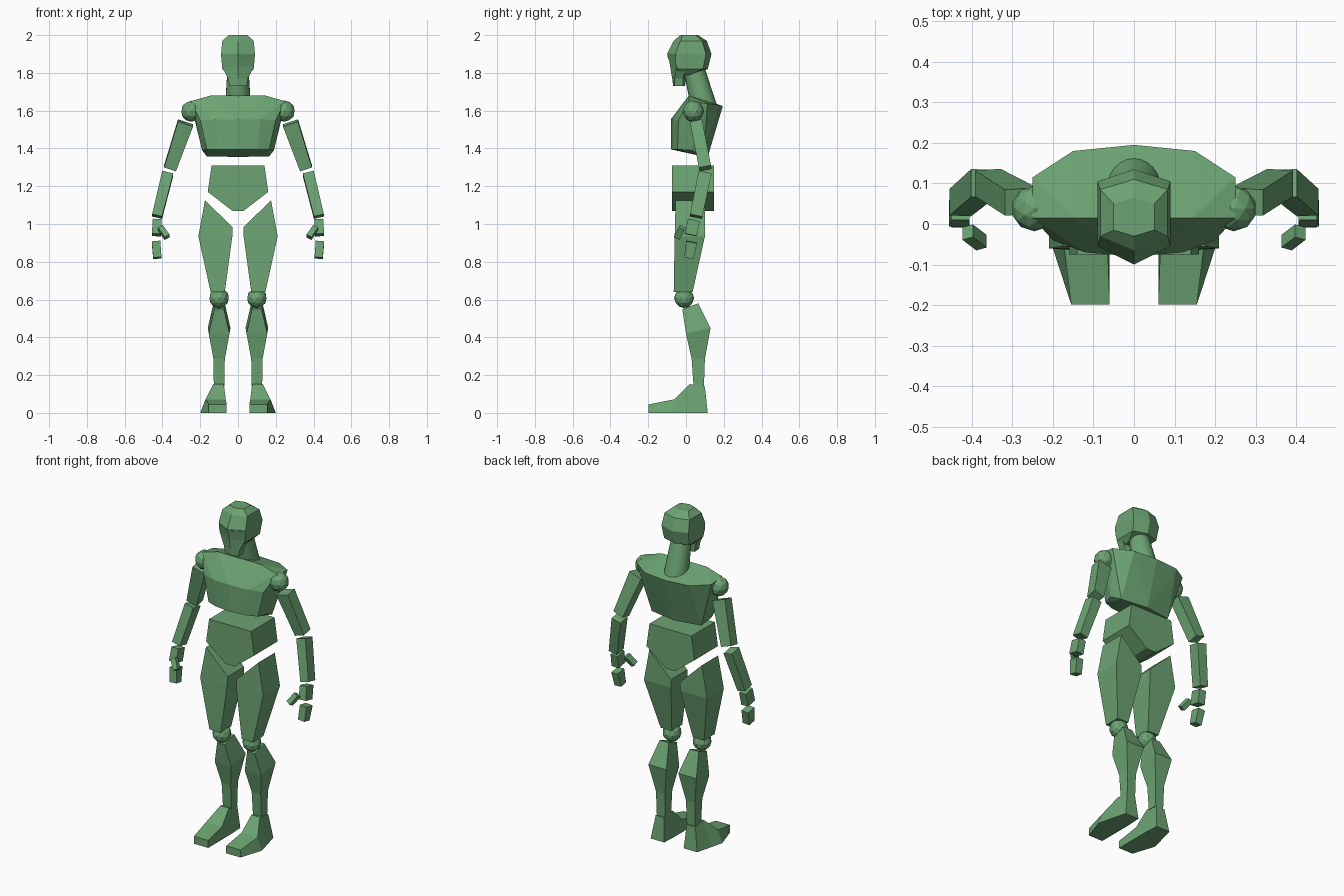
import bpy, bmesh
from mathutils import Vector

if "Cube" in bpy.data.objects:
    bpy.data.objects.remove(bpy.data.objects["Cube"])

green = bpy.data.materials.new("leaf_green")
green.use_nodes = True
colour = (0.15, 0.37, 0.17, 1)
green.diffuse_color = colour
green.node_tree.nodes["Principled BSDF"].inputs["Base Color"].default_value = colour


def finish(name, bm):
    bmesh.ops.recalc_face_normals(bm, faces=bm.faces)
    mesh = bpy.data.meshes.new(name)
    bm.to_mesh(mesh)
    bm.free()
    mesh.materials.append(green)
    obj = bpy.data.objects.new(name, mesh)
    bpy.context.collection.objects.link(obj)
    return obj


def loft(name, rings, side=1):
    """Skin a list of equal-length point rings and cap both ends."""
    bm = bmesh.new()
    loops = [[bm.verts.new((x * side, y, z)) for x, y, z in ring] for ring in rings]
    count = len(rings[0])
    for low, high in zip(loops, loops[1:]):
        for i in range(count):
            j = (i + 1) % count
            bm.faces.new((low[i], low[j], high[j], high[i]))
    bm.faces.new(loops[0])
    bm.faces.new(loops[-1])
    return finish(name, bm)


def hull(name, half):
    """Convex block from one half of its corners, mirrored in x."""
    bm = bmesh.new()
    for x, y, z in half:
        for sx in ((1, -1) if x else (1,)):
            bm.verts.new((x * sx, y, z))
    result = bmesh.ops.convex_hull(bm, input=bm.verts)
    bmesh.ops.delete(bm, geom=result["geom_interior"], context='VERTS')
    return finish(name, bm)


def rect(x0, x1, y0, y1, z):
    return [(x0, y0, z), (x1, y0, z), (x1, y1, z), (x0, y1, z)]


def bar(name, a, b, start, end, side):
    """Tapered box along a segment; start and end are (width, depth)."""
    a, b = Vector(a), Vector(b)
    axis = (b - a).normalized()
    v = axis.cross(Vector((1, 0, 0))).normalized()
    u = v.cross(axis)
    rings = []
    for centre, (w, d) in ((a, start), (b, end)):
        rings.append([centre + u * w * i / 2 + v * d * j / 2
                      for i, j in ((-1, -1), (1, -1), (1, 1), (-1, 1))])
    loft(name, rings, side)


def ball(name, centre, radius, side):
    bm = bmesh.new()
    bmesh.ops.create_icosphere(bm, subdivisions=2, radius=radius)
    bmesh.ops.translate(bm, verts=bm.verts, vec=(centre[0] * side, centre[1], centre[2]))
    finish(name, bm)


def head_ring(z, hx, front, front_side, back_side, back):
    return [(0, front, z), (hx, front_side, z), (hx, back_side, z),
            (0, back, z), (-hx, back_side, z), (-hx, front_side, z)]


# Head: faceted cranium and a tapered face plate
loft("cranium", [
    head_ring(1.79, 0.055, -0.05, -0.03, 0.02, 0.03),
    head_ring(1.82, 0.083, -0.075, -0.045, 0.09, 0.115),
    head_ring(1.9, 0.09, -0.1, -0.055, 0.105, 0.135),
    head_ring(1.97, 0.083, -0.065, -0.03, 0.085, 0.11),
    head_ring(2.0, 0.05, -0.03, -0.015, 0.05, 0.065)])
loft("face", [
    head_ring(1.73, 0.045, -0.068, -0.06, -0.015, -0.005),
    head_ring(1.77, 0.052, -0.073, -0.06, -0.015, 0),
    head_ring(1.83, 0.083, -0.083, -0.05, -0.005, 0),
    head_ring(1.86, 0.087, -0.088, -0.055, 0, 0),
    head_ring(1.89, 0.088, -0.1, -0.055, 0, 0)])

# Neck: leaning round column
bpy.ops.mesh.primitive_cone_add(vertices=24, radius1=0.07, radius2=0.055, depth=0.25)
neck = bpy.context.object
neck.name = "neck"
base, top = Vector((0, 0.1, 1.6)), Vector((0, 0.04, 1.83))
neck.location = (base + top) / 2
neck.rotation_euler = (top - base).to_track_quat('Z', 'Y').to_euler()
neck.data.materials.append(green)
bpy.ops.object.shade_smooth_by_angle()

# Torso: wedge chest and a hexagonal pelvis block
hull("chest", [
    (0.145, 0.015, 1.68), (0.25, 0.015, 1.65),
    (0, 0.195, 1.625), (0.15, 0.18, 1.628), (0.25, 0.115, 1.637),
    (0, -0.08, 1.555), (0.12, -0.07, 1.552), (0.2, -0.04, 1.55),
    (0, -0.08, 1.395), (0.1, -0.07, 1.395), (0.165, -0.045, 1.395),
    (0.19, 0.03, 1.39), (0.165, 0.09, 1.358), (0, 0.115, 1.355)])
outline = [(-0.03, 1.07), (0.03, 1.07), (0.16, 1.17), (0.14, 1.31),
           (-0.14, 1.31), (-0.16, 1.17)]
loft("pelvis", [[(x, y, z) for x, z in outline] for y in (-0.075, 0.148)])

for label, s in (("left", 1), ("right", -1)):
    # Arm
    ball(label + "_shoulder", (0.246, 0.038, 1.597), 0.056, s)
    bar(label + "_upper_arm", (0.278, 0.055, 1.535), (0.36, 0.102, 1.295),
        (0.084, 0.065), (0.066, 0.065), s)
    bar(label + "_forearm", (0.372, 0.1, 1.268), (0.428, 0.053, 1.04),
        (0.06, 0.07), (0.054, 0.067), s)
    bar(label + "_palm", (0.428, 0.042, 1.02), (0.432, 0.025, 0.942),
        (0.046, 0.065), (0.048, 0.065), s)
    bar(label + "_fingers", (0.434, 0.03, 0.905), (0.427, 0.015, 0.82),
        (0.045, 0.06), (0.044, 0.048), s)
    bar(label + "_thumb", (0.41, -0.02, 0.98), (0.376, -0.046, 0.93),
        (0.03, 0.035), (0.03, 0.035), s)

    # Leg
    loft(label + "_thigh", [
        rect(0.07, 0.145, -0.065, 0.035, 0.64),
        rect(0.03, 0.21, -0.06, 0.1, 0.935),
        [(0.03, -0.055, 0.985), (0.175, -0.055, 1.125),
         (0.175, 0.1, 1.125), (0.03, 0.1, 0.985)]], s)
    ball(label + "_knee", (0.1, -0.01, 0.608), 0.053, s)
    loft(label + "_shin", [
        rect(0.072, 0.128, 0.04, 0.095, 0.14),
        rect(0.07, 0.13, 0.03, 0.1, 0.285),
        [(0.045, 0, 0.42), (0.155, 0, 0.42), (0.16, 0.13, 0.45), (0.04, 0.13, 0.45)],
        [(0.075, -0.02, 0.55), (0.125, -0.02, 0.55),
         (0.13, 0.065, 0.58), (0.07, 0.065, 0.58)]], s)
    # Foot sections run from toe to heel: y, base x range, top x range, top z
    sections = [(-0.198, 0.06, 0.155, 0.06, 0.155, 0.045),
                (-0.06, 0.06, 0.2, 0.065, 0.172, 0.072),
                (0.02, 0.06, 0.18, 0.075, 0.132, 0.152)]
    rings = [[(a, y, 0), (b, y, 0), (d, y, z), (c, y, z)]
             for y, a, b, c, d, z in sections]
    rings.append([(0.065, 0.115, 0), (0.155, 0.115, 0),
                  (0.132, 0.1, 0.14), (0.075, 0.1, 0.14)])
    loft(label + "_foot", rings, s)
